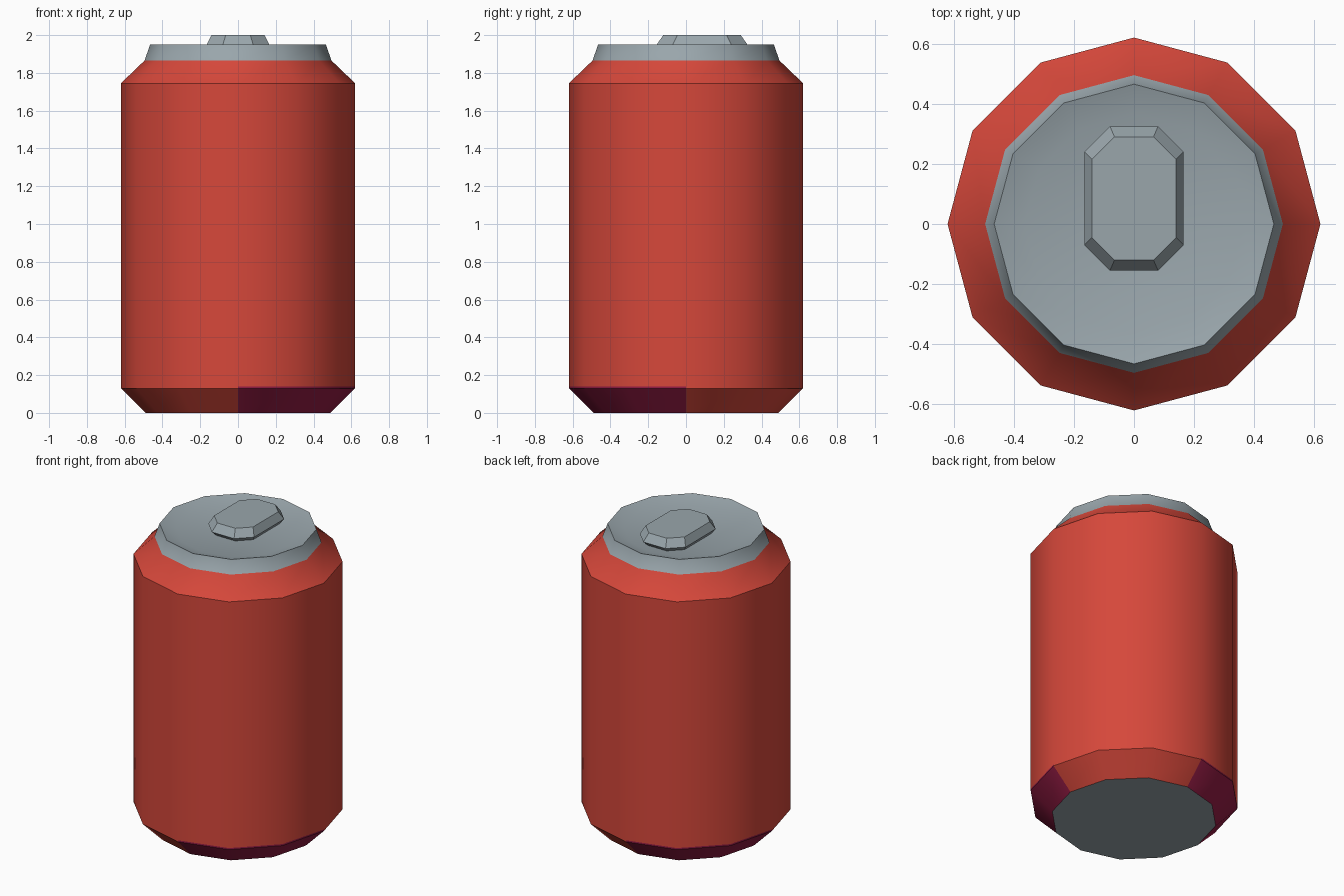
import bpy, bmesh, math

if "Cube" in bpy.data.objects:
    bpy.data.objects.remove(bpy.data.objects["Cube"])


def material(name, rgb):
    m = bpy.data.materials.new(name)
    m.diffuse_color = (*rgb, 1)
    m.use_nodes = True
    m.node_tree.nodes["Principled BSDF"].inputs["Base Color"].default_value = m.diffuse_color
    return m


RED = material("red paint", (0.67, 0.064, 0.043))
MAROON = material("dark maroon", (0.30, 0.0116, 0.059))
METAL = material("grey metal", (0.32, 0.38, 0.41))


def loft(name, rings, mats, rule=None):
    """Join stacked rings of points into a closed shell, capped at both ends."""
    bm = bmesh.new()
    loops = [[bm.verts.new(p) for p in ring] for ring in rings]
    n = len(loops[0])
    for a, b in zip(loops, loops[1:]):
        for i in range(n):
            j = (i + 1) % n
            bm.faces.new((a[i], a[j], b[j], b[i]))
    bm.faces.new(loops[0][::-1])
    bm.faces.new(loops[-1])
    for f in bm.faces:
        f.smooth = True
        if rule:
            f.material_index = rule(f.calc_center_median(), f.normal)
    mesh = bpy.data.meshes.new(name)
    bm.to_mesh(mesh)
    bm.free()
    mesh.set_sharp_from_angle(angle=math.radians(35))
    for m in mats:
        mesh.materials.append(m)
    ob = bpy.data.objects.new(name, mesh)
    bpy.context.collection.objects.link(ob)
    return ob


def circle(r, z, n=12):
    return [(r * math.cos(math.tau * i / n), r * math.sin(math.tau * i / n), z)
            for i in range(n)]


def octagon(w, y0, y1, c, z):
    """Rectangle with cut corners."""
    return [(w - c, y0, z), (w, y0 + c, z), (w, y1 - c, z), (w - c, y1, z),
            (c - w, y1, z), (-w, y1 - c, z), (-w, y0 + c, z), (c - w, y0, z)]


# Can: painted wall, metal rim, recessed lid and metal base
profile = [(0.49, 0), (0.62, 0.13), (0.62, 0.14), (0.62, 1.745),
           (0.495, 1.865), (0.465, 1.95), (0.365, 1.92)]


def can_colour(c, normal):
    if c.z < 0.001 or c.z > 1.87:
        return 2
    # two opposite quarters of the lower edge are maroon
    return 1 if c.z < 0.14 and c.x * c.y < 0 else 0


loft("can", [circle(r, z) for r, z in profile], [RED, MAROON, METAL], can_colour)

# Pull tab on the lid
loft("pull_tab", [octagon(0.14, -0.12, 0.29, 0.075, 1.915),
                  octagon(0.165, -0.155, 0.325, 0.085, 1.95),
                  octagon(0.14, -0.12, 0.29, 0.075, 2.0)], [METAL])
